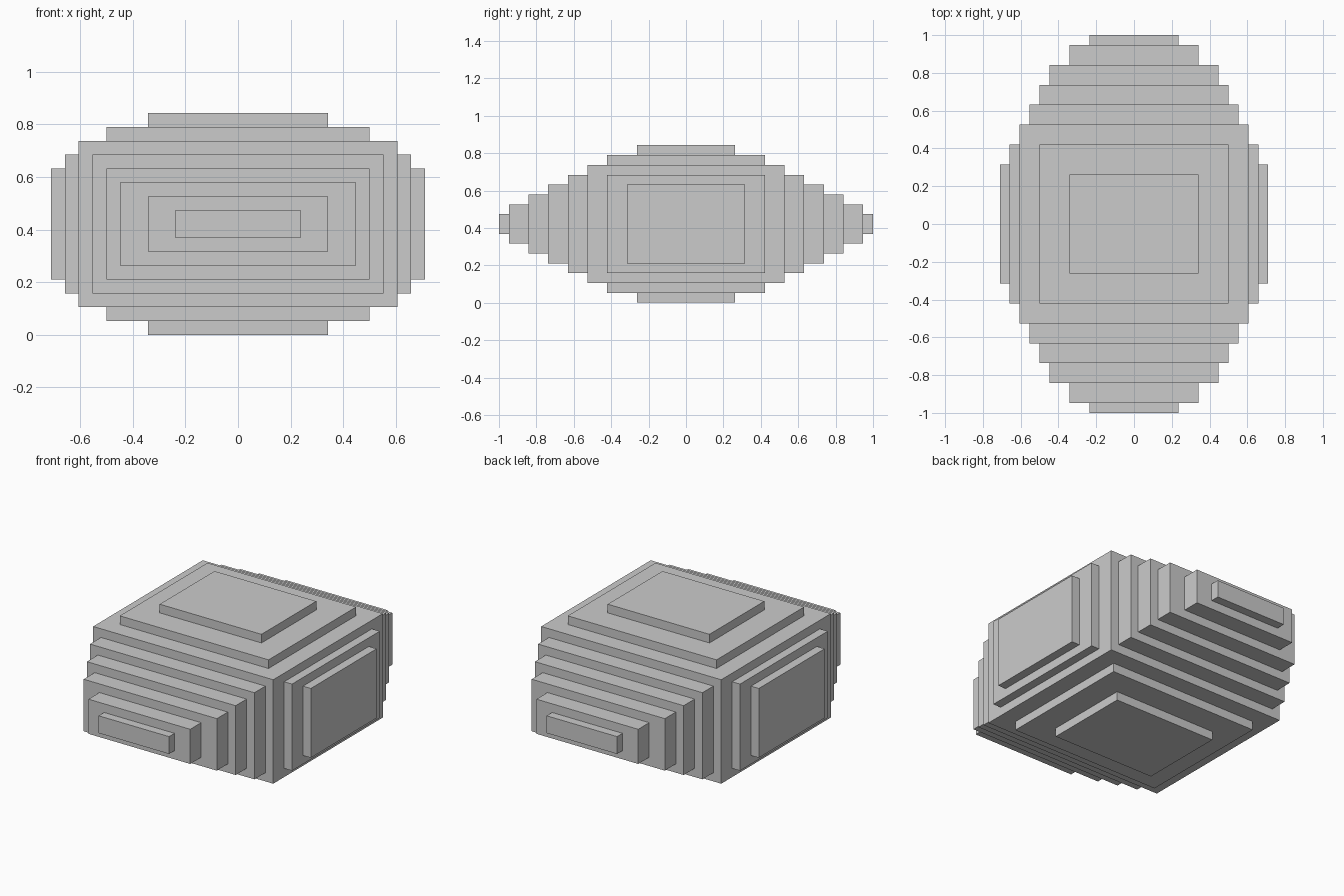
import bpy, bmesh
from mathutils import Vector

if "Cube" in bpy.data.objects:
    bpy.data.objects.remove(bpy.data.objects["Cube"])

U = 1 / 19                       # one step of the block grid
CORE = (11.5, 10, 6)             # half sizes of the central block

# Terraces per axis: half sizes (x, y, z) of each step, going outwards
TERRACES = {
    0: [(12.5, 8, 5), (13.5, 6, 4)],
    1: [(10.5, 12, 5), (9.5, 14, 4), (8.5, 16, 3), (6.5, 18, 2), (4.5, 19, 1)],
    2: [(9.5, 8, 7), (6.5, 5, 8)],
}


def extrude(bm, face):
    return bmesh.ops.extrude_discrete_faces(bm, faces=[face])["faces"][0]


def add_step(bm, face, axis, half):
    """Shrink a copy of the face to make a ledge, then raise it."""
    face = extrude(bm, face)
    for v in face.verts:
        for i in range(3):
            if i != axis:
                v.co[i] = half[i] if v.co[i] > 0 else -half[i]
    face = extrude(bm, face)
    for v in face.verts:
        v.co[axis] = half[axis] if v.co[axis] > 0 else -half[axis]
    return face


# Central block
bm = bmesh.new()
bmesh.ops.create_cube(bm, size=2)
bmesh.ops.scale(bm, vec=Vector(CORE), verts=bm.verts)
bm.normal_update()

# Stepped terraces on all six sides
for face in list(bm.faces):
    axis = max(range(3), key=lambda i: abs(face.normal[i]))
    for half in TERRACES[axis]:
        face = add_step(bm, face, axis, half)

# Scale to size and stand on the ground
for v in bm.verts:
    v.co = (v.co + Vector((0, 0, 8))) * U
bmesh.ops.recalc_face_normals(bm, faces=bm.faces)

mesh = bpy.data.meshes.new("stepped_block")
bm.to_mesh(mesh)
bm.free()
bpy.context.collection.objects.link(bpy.data.objects.new("stepped_block", mesh))
